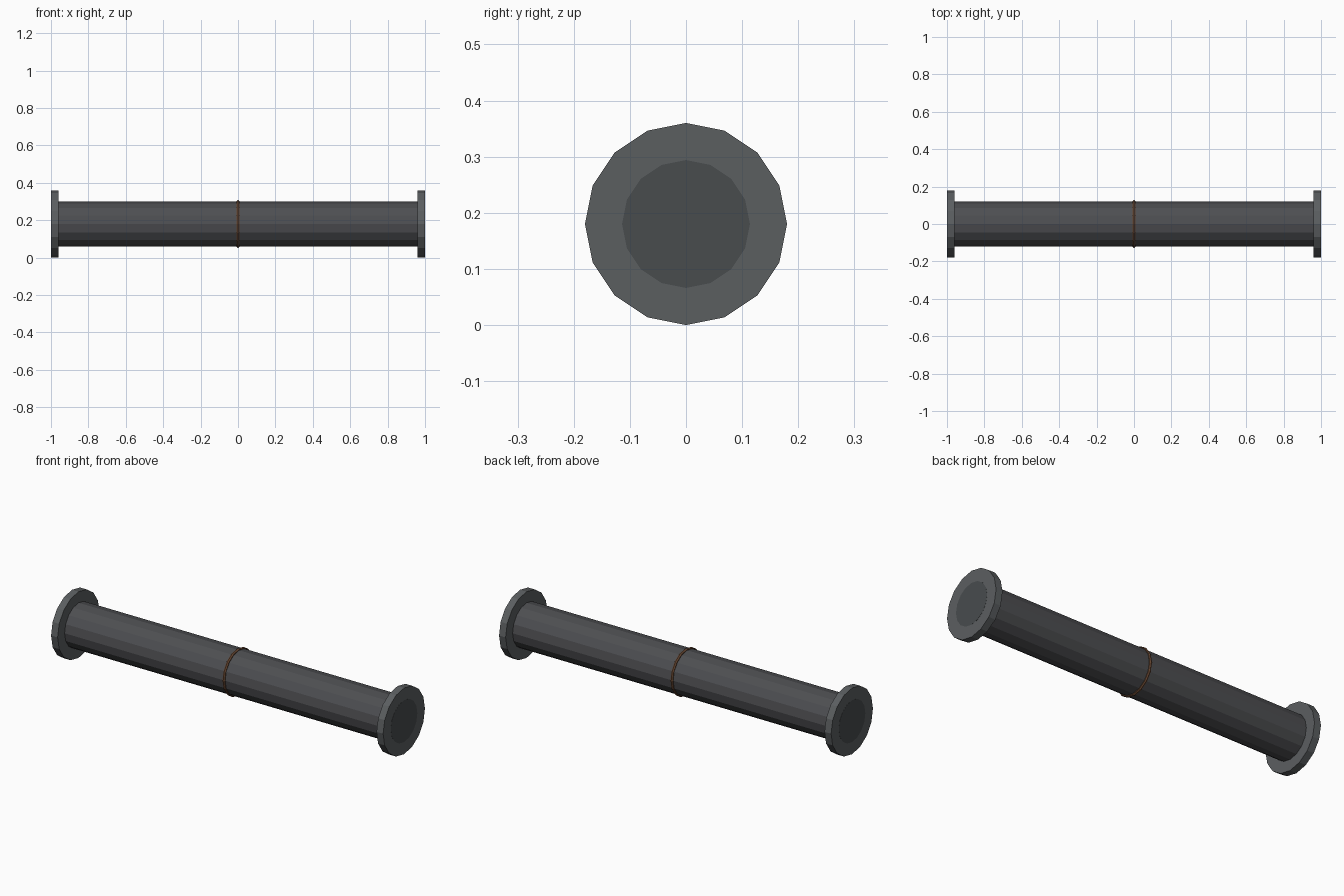
import bpy
from math import pi

if "Cube" in bpy.data.objects:
    bpy.data.objects.remove(bpy.data.objects["Cube"])

AXIS_Z = 0.18
SIDES = 16


def material(name, rgb):
    m = bpy.data.materials.new(name)
    m.diffuse_color = (*rgb, 1)
    m.use_nodes = True
    m.node_tree.nodes["Principled BSDF"].inputs["Base Color"].default_value = m.diffuse_color
    return m


dark_steel = material("dark_steel", (0.075, 0.077, 0.083))
flange_steel = material("flange_steel", (0.105, 0.113, 0.118))
bore_dark = material("bore_dark", (0.065, 0.072, 0.076))
rust = material("rust_brown", (0.13, 0.06, 0.03))


def rod(name, radius, x0, x1, mat):
    """Flat-faced cylinder along x."""
    bpy.ops.mesh.primitive_cylinder_add(
        vertices=SIDES, radius=radius, depth=x1 - x0,
        location=((x0 + x1) / 2, 0, AXIS_Z), rotation=(0, pi / 2, 0))
    ob = bpy.context.object
    ob.name = name
    ob.data.materials.append(mat)
    return ob


# Pipe body
rod("pipe", 0.12, -0.97, 0.97, dark_steel)

# End flanges
rod("flange_left", 0.18, -0.9995, -0.96, flange_steel)
rod("flange_right", 0.18, 0.96, 0.9995, flange_steel)

# Dark bore showing at both ends
rod("bore", 0.114, -1.0, 1.0, bore_dark)

# Weld bead around the middle
bpy.ops.mesh.primitive_torus_add(
    major_segments=SIDES, minor_segments=6, major_radius=0.12,
    minor_radius=0.008, location=(0, 0, AXIS_Z), rotation=(0, pi / 2, 0))
weld = bpy.context.object
weld.name = "weld_bead"
weld.data.materials.append(rust)
